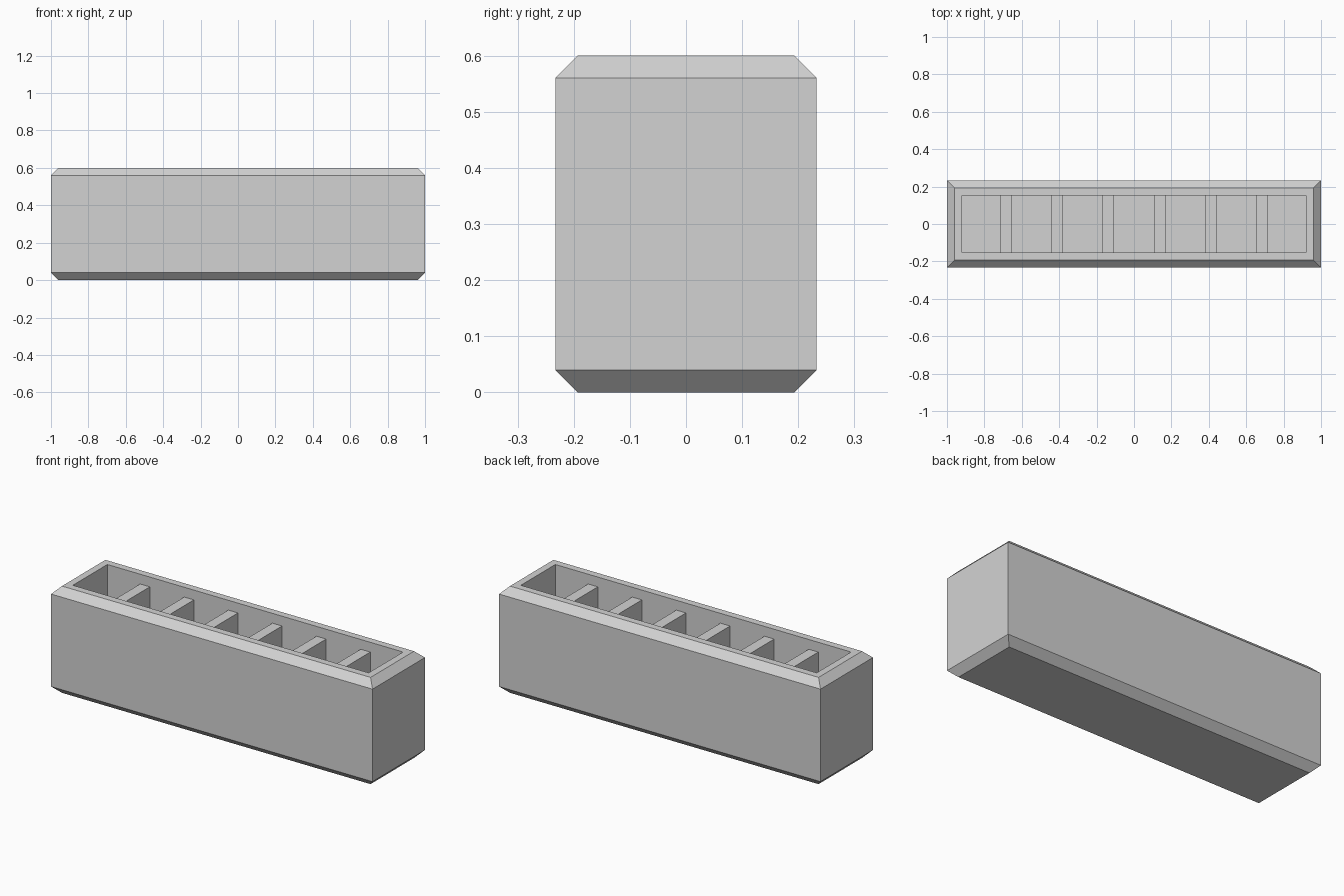
import bpy
import bmesh

LENGTH, WIDTH, HEIGHT = 2.0, 0.466, 0.6
BEVEL = 0.04          # chamfer along the top and bottom edges
WALL = 0.08           # thickness of the walls and floor
CELLS = 7             # compartments inside the trough
DIVIDER_THICKNESS = 0.06
DIVIDER_TOP = 0.545

cube = bpy.data.objects.get("Cube")
if cube:
    bpy.data.objects.remove(cube, do_unlink=True)

grey = bpy.data.materials.new("light_grey")
grey.use_nodes = True
colour = (0.65, 0.65, 0.65, 1)
grey.diffuse_color = colour
grey.node_tree.nodes["Principled BSDF"].inputs["Base Color"].default_value = colour


def loft_rectangles(name, rings, x=0.0):
    """Join a stack of rectangles, given as (inset, z), capped at both ends."""
    bm = bmesh.new()
    loops = []
    for half_x, half_y, z in rings:
        loops.append([bm.verts.new((sx * half_x, sy * half_y, z))
                      for sx, sy in ((-1, -1), (1, -1), (1, 1), (-1, 1))])
    for lower, upper in zip(loops, loops[1:]):
        for i in range(4):
            j = (i + 1) % 4
            bm.faces.new((lower[i], lower[j], upper[j], upper[i]))
    bm.faces.new(loops[0][::-1])
    bm.faces.new(loops[-1])
    bmesh.ops.recalc_face_normals(bm, faces=bm.faces)
    mesh = bpy.data.meshes.new(name)
    bm.to_mesh(mesh)
    bm.free()
    mesh.materials.append(grey)
    obj = bpy.data.objects.new(name, mesh)
    obj.location.x = x
    bpy.context.collection.objects.link(obj)
    return obj


def ring(inset, z):
    return (LENGTH / 2 - inset, WIDTH / 2 - inset, z)


# Chamfered trough: underside, outer walls, rim, then down to the inner floor
loft_rectangles("trough", [
    ring(BEVEL, 0),
    ring(0, BEVEL),
    ring(0, HEIGHT - BEVEL),
    ring(BEVEL, HEIGHT),
    ring(WALL, HEIGHT),
    ring(WALL, WALL),
])

# Evenly spaced dividers, set a little below the rim
pitch = (LENGTH - 2 * BEVEL) / CELLS
half_depth = WIDTH / 2 - WALL
for i in range(CELLS - 1):
    x = (i - (CELLS - 2) / 2) * pitch
    loft_rectangles(f"divider_{i + 1}", [
        (DIVIDER_THICKNESS / 2, half_depth, WALL),
        (DIVIDER_THICKNESS / 2, half_depth, DIVIDER_TOP),
    ], x)
